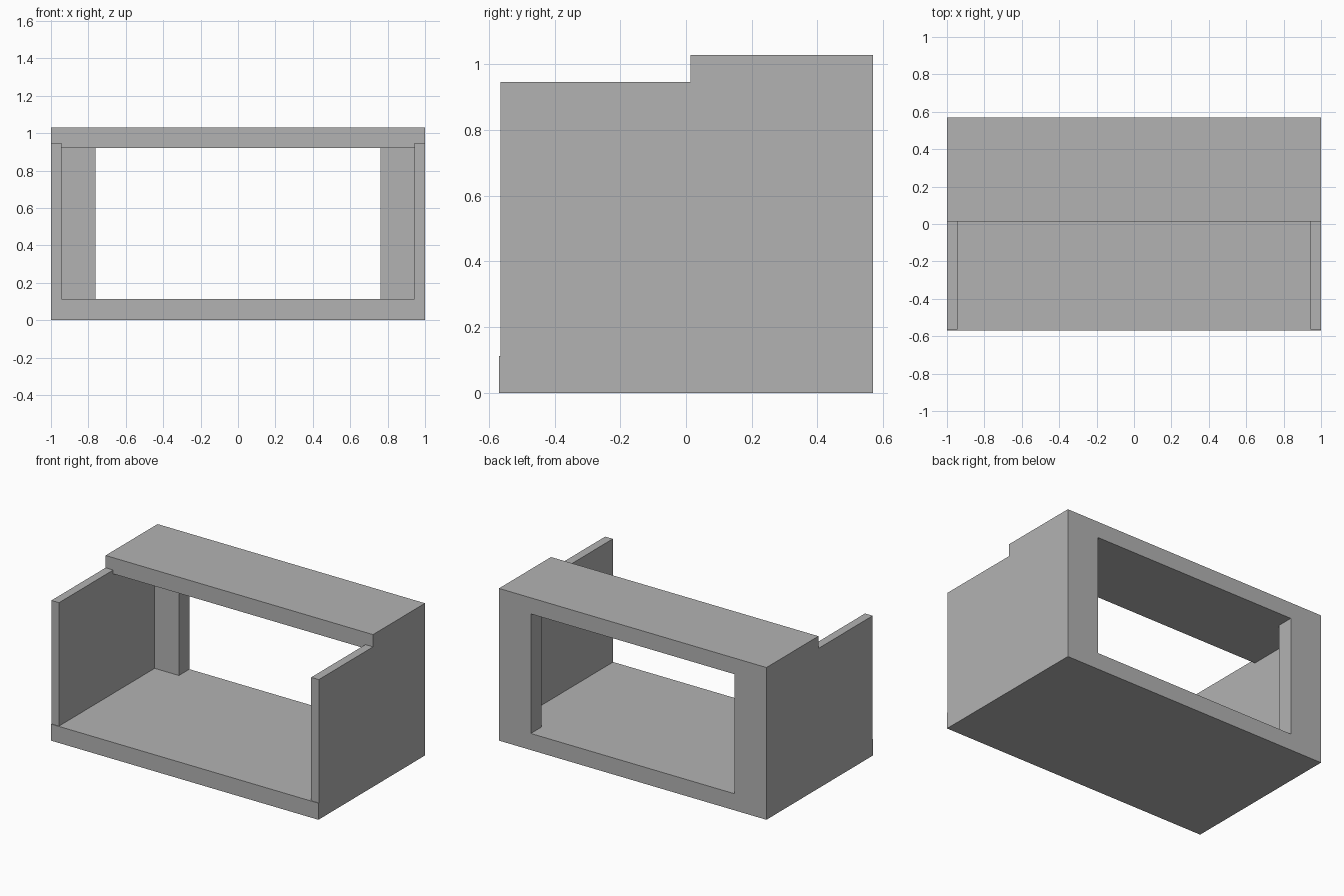
import bpy
import bmesh

cube = bpy.data.objects.get("Cube")
if cube:
    bpy.data.objects.remove(cube, do_unlink=True)

grey = bpy.data.materials.new("plain_grey")
grey.use_nodes = True
colour = (0.45, 0.45, 0.45, 1)
grey.diffuse_color = colour
grey.node_tree.nodes["Principled BSDF"].inputs["Base Color"].default_value = colour

# Main dimensions
HALF_W, HALF_D, HEIGHT = 1.0, 0.569, 1.029
BOARD = 0.112            # thickness of base, top and back posts
WALL = 0.057             # thickness of side walls
WALL_TOP = 0.946
WALL_FRONT = -0.565
TOP_FRONT = 0.014
TOP_UNDER = HEIGHT - 0.109
POST_INNER = 0.762


def extrude_profile(name, profile, x0, x1):
    """Extrude a (y, z) outline along x from x0 to x1."""
    bm = bmesh.new()
    face = bm.faces.new([bm.verts.new((x0, y, z)) for y, z in profile])
    out = bmesh.ops.extrude_face_region(bm, geom=[face])
    moved = [v for v in out["geom"] if isinstance(v, bmesh.types.BMVert)]
    bmesh.ops.translate(bm, verts=moved, vec=(x1 - x0, 0, 0))
    bmesh.ops.recalc_face_normals(bm, faces=bm.faces)
    mesh = bpy.data.meshes.new(name)
    bm.to_mesh(mesh)
    bm.free()
    mesh.materials.append(grey)
    obj = bpy.data.objects.new(name, mesh)
    bpy.context.collection.objects.link(obj)
    return obj


def rect(y0, y1, z0, z1):
    return [(y0, z0), (y1, z0), (y1, z1), (y0, z1)]


# Full-width boards
extrude_profile("base_board", rect(-HALF_D, HALF_D, 0, BOARD), -HALF_W, HALF_W)
extrude_profile("top_board", rect(TOP_FRONT, HALF_D, TOP_UNDER, HEIGHT), -HALF_W, HALF_W)

# Side walls are notched to carry the top board
wall_outline = [
    (WALL_FRONT, BOARD), (HALF_D, BOARD), (HALF_D, TOP_UNDER),
    (TOP_FRONT, TOP_UNDER), (TOP_FRONT, WALL_TOP), (WALL_FRONT, WALL_TOP),
]
for side, s in (("left", 1), ("right", -1)):
    inner = HALF_W - WALL
    extrude_profile(side + "_wall", wall_outline, s * inner, s * HALF_W)
    # Back posts frame the rear opening
    extrude_profile(side + "_back_post", rect(HALF_D - BOARD, HALF_D, BOARD, TOP_UNDER),
                    s * POST_INNER, s * inner)
